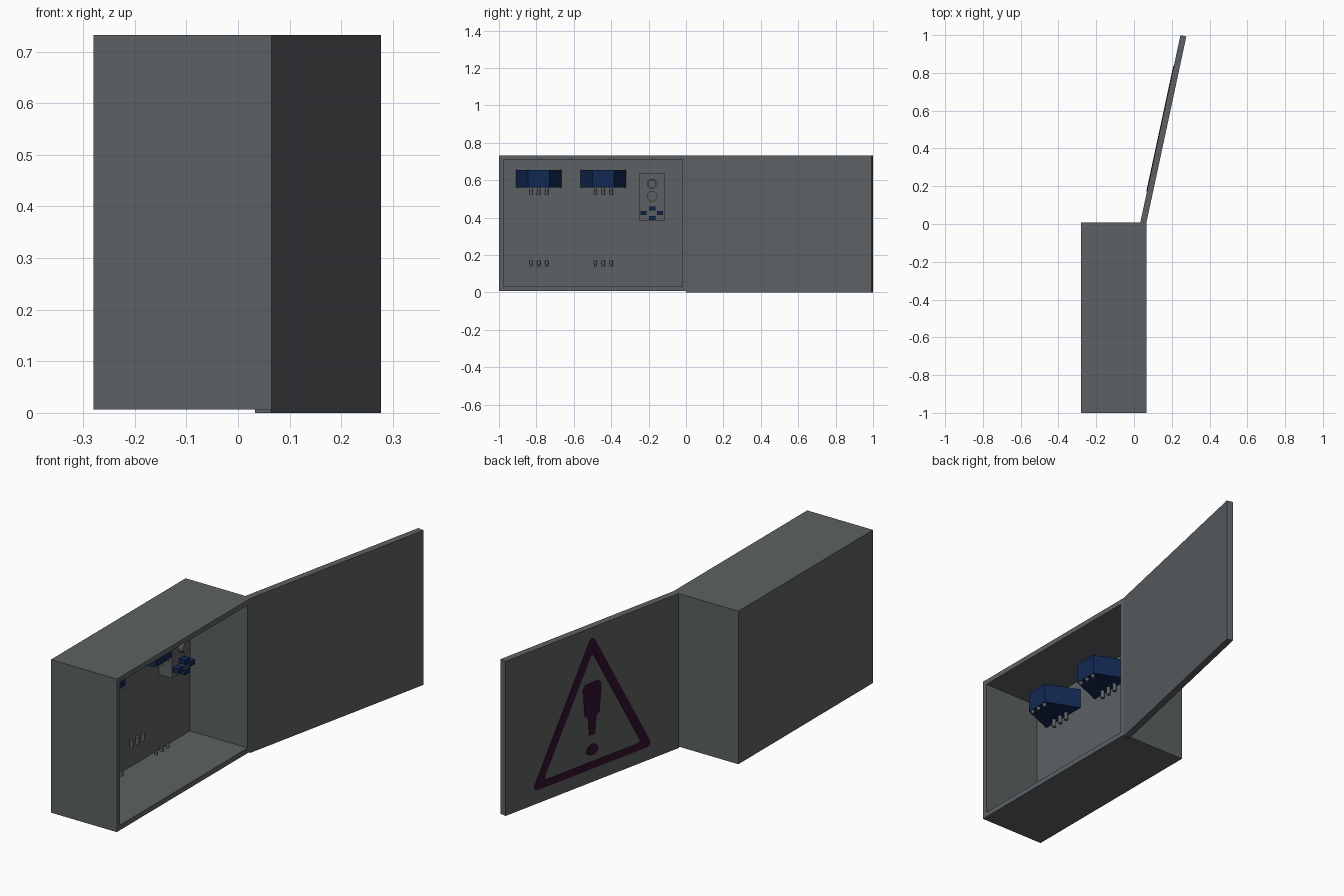
import bpy, bmesh, math
from mathutils import Matrix, Vector

if "Cube" in bpy.data.objects:
    bpy.data.objects.remove(bpy.data.objects["Cube"])


def material(name, rgb):
    m = bpy.data.materials.new(name)
    m.diffuse_color = (*rgb, 1)
    m.use_nodes = True
    m.node_tree.nodes["Principled BSDF"].inputs["Base Color"].default_value = m.diffuse_color
    return m


GREY = material("steel_grey", (0.11, 0.12, 0.125))
BLUE = material("dark_blue", (0.006, 0.021, 0.085))
MAROON = material("dark_maroon", (0.035, 0.006, 0.026))


def finish(name, bm, mat, matrix=None):
    bmesh.ops.recalc_face_normals(bm, faces=bm.faces)
    me = bpy.data.meshes.new(name)
    bm.to_mesh(me)
    bm.free()
    me.materials.append(mat)
    ob = bpy.data.objects.new(name, me)
    if matrix:
        ob.matrix_world = matrix
    bpy.context.collection.objects.link(ob)
    return ob


def cube(lo, hi):
    bm = bmesh.new()
    lo, hi = Vector(lo), Vector(hi)
    s = hi - lo
    bmesh.ops.create_cube(bm, size=1, matrix=Matrix.Translation((lo + hi) / 2) @ Matrix.Diagonal((*s, 1)))
    return bm


def rod(name, p, r, length, along_x=False, sides=12):
    bm = bmesh.new()
    m = Matrix.Translation(p)
    if along_x:
        m = m @ Matrix.Rotation(math.pi / 2, 4, 'Y')
    bmesh.ops.create_cone(bm, cap_ends=True, segments=sides, radius1=r, radius2=r, depth=length, matrix=m)
    return finish(name, bm, GREY)


def prism(name, pts, offset, mat, matrix=None):
    bm = bmesh.new()
    f = bm.faces.new([bm.verts.new(p) for p in pts])
    ext = bmesh.ops.extrude_face_region(bm, geom=[f], use_keep_orig=True)
    vs = [v for v in ext["geom"] if isinstance(v, bmesh.types.BMVert)]
    bmesh.ops.translate(bm, verts=vs, vec=offset)
    return finish(name, bm, mat, matrix)


# Open cabinet shell: the +x face is inset and pushed back
BACK = -0.238
bm = cube((-0.28, -1.0, 0.007), (0.065, 0.008, 0.732))
bm.normal_update()
front = max(bm.faces, key=lambda f: f.normal.x)
bmesh.ops.inset_region(bm, faces=[front], thickness=0.024, use_even_offset=True)
for v in front.verts:
    if v.co.y > -0.5:
        v.co.y = -0.02
ext = bmesh.ops.extrude_discrete_faces(bm, faces=[front])
for v in ext["faces"][0].verts:
    v.co.x = BACK
finish("cabinet", bm, GREY)

# Open door, local x along the door, local y = 0 on its outer face
ang = math.radians(12.1)
d = Vector((math.sin(ang), math.cos(ang), 0))
door_m = Matrix.Translation((0.033, 0.007, 0)) @ Matrix.Rotation(math.pi / 2 - ang, 4, 'Z')
finish("door", cube((0, -0.032, 0), (1.015, 0, 0.732)), GREY, door_m)


# Warning triangle on the outer face of the door
def rounded(tri, r, n=6):
    out = []
    for i, p in enumerate(tri):
        p = Vector(p)
        a = p + (Vector(tri[i - 1]) - p).normalized() * r
        b = p + (Vector(tri[(i + 1) % 3]) - p).normalized() * r
        for k in range(n + 1):
            t = k / n
            out.append(a * (1 - t) ** 2 + p * 2 * t * (1 - t) + b * t * t)
    return out


OUT = 0.003
outer = rounded([(0.155, 0.064), (0.508, 0.70), (0.86, 0.064)], 0.04)
inner = rounded([(0.22, 0.098), (0.508, 0.615), (0.795, 0.098)], 0.025)
bm = bmesh.new()
rings = [[bm.verts.new((p.x, y, p.y)) for p in loop]
         for loop, y in ((outer, 0), (outer, OUT), (inner, OUT), (inner, 0))]
n = len(outer)
for j in range(4):
    a, b = rings[j], rings[(j + 1) % 4]
    for i in range(n):
        k = (i + 1) % n
        bm.faces.new((a[i], a[k], b[k], b[i]))
finish("warning_triangle", bm, MAROON, door_m)

half = [(0.04, 0.472), (0.053, 0.455), (0.05, 0.40), (0.043, 0.325), (0.024, 0.31), (0.017, 0.225)]
mark = [(0.508 + x, 0, z) for x, z in half] + [(0.508 - x, 0, z) for x, z in reversed(half)]
prism("warning_bar", mark, (0, OUT, 0), MAROON, door_m)
dot = [(0.508 + 0.035 * math.cos(i * math.pi / 12), 0, 0.154 + 0.026 * math.sin(i * math.pi / 12))
       for i in range(24)]
prism("warning_dot", dot, (0, OUT, 0), MAROON, door_m)

# Blue wedge breakers with rows of contact pins above and below
for s, yc in enumerate((-0.787, -0.442)):
    plan = [(BACK, yc - 0.122, 0.56), (-0.08, yc - 0.058, 0.56),
            (-0.08, yc + 0.058, 0.56), (BACK, yc + 0.122, 0.56)]
    prism(f"breaker_{s}", plan, (0, 0, 0.096), BLUE)
    for i in (-1, 0, 1):
        y = yc + 0.042 * i
        for x, top_lo, low_hi in ((-0.218, 0.523, 0.172), (-0.09, 0.545, 0.152)):
            rod("upper_pin", (x, y, (top_lo + 0.565) / 2), 0.009, 0.565 - top_lo)
            rod("lower_pin", (x, y, (0.136 + low_hi) / 2), 0.009, low_hi - 0.136)

# Control unit with two knobs and four buttons
finish("control_unit", cube((BACK, -0.252, 0.386), (-0.17, -0.112, 0.636)), GREY)
rod("upper_knob", (-0.16, -0.181, 0.58), 0.028, 0.03, True, 20)
rod("upper_knob_cap", (-0.14, -0.181, 0.582), 0.021, 0.02, True, 20)
rod("lower_knob", (-0.158, -0.181, 0.514), 0.028, 0.034, True, 20)
for y, z in ((-0.181, 0.449), (-0.227, 0.424), (-0.139, 0.424), (-0.181, 0.399)):
    finish("button", cube((-0.172, y - 0.017, z - 0.011), (-0.14, y + 0.017, z + 0.011)), BLUE)
